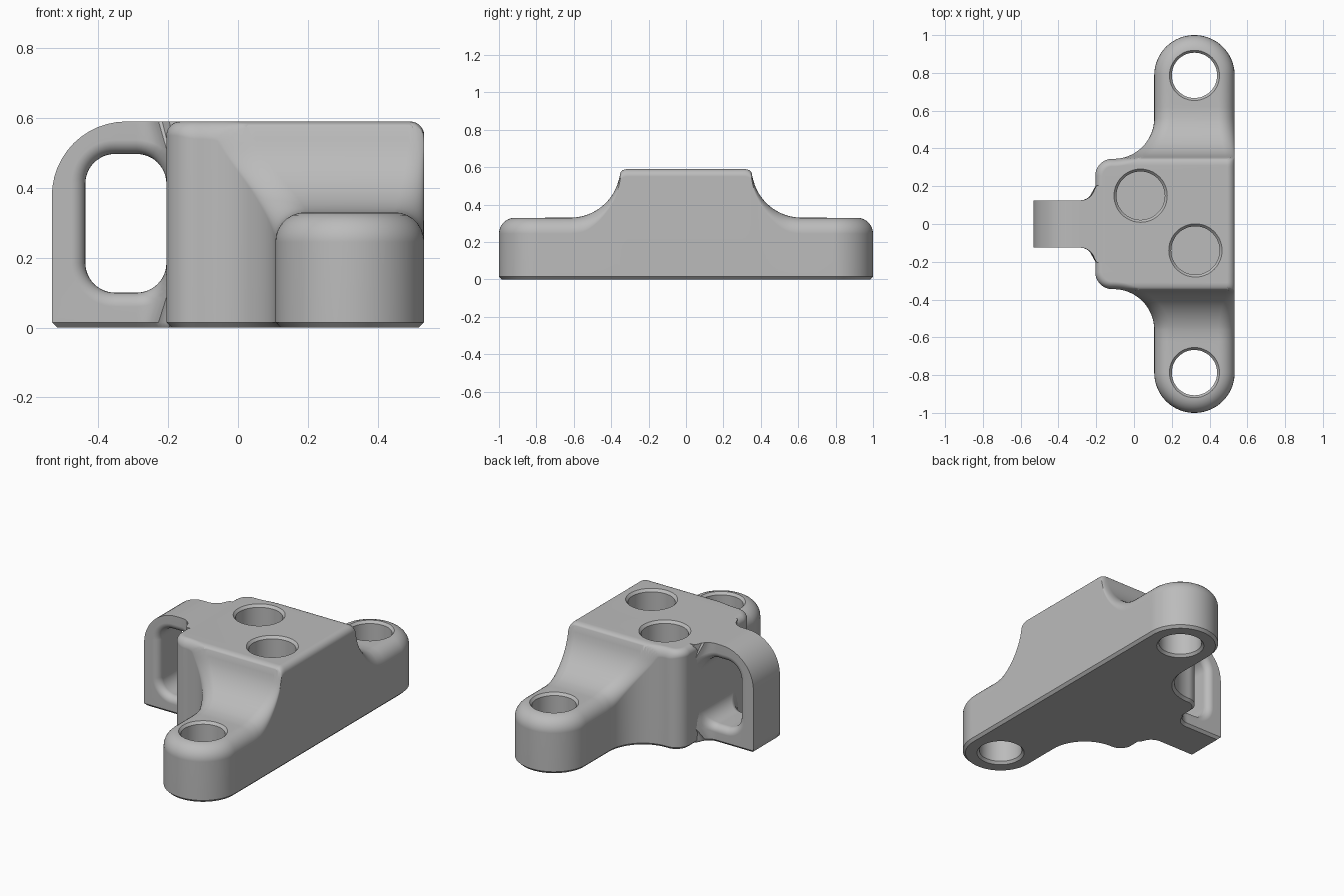
import bpy
import bmesh
from math import sin, cos, sqrt, pi, radians

if "Cube" in bpy.data.objects:
    bpy.data.objects.remove(bpy.data.objects["Cube"], do_unlink=True)

grey = bpy.data.materials.new("plain grey")
grey.use_nodes = True
GREY = (0.5, 0.5, 0.5, 1)
grey.diffuse_color = GREY
grey.node_tree.nodes["Principled BSDF"].inputs["Base Color"].default_value = GREY

HALF_X, TOP, EAR_TOP, CHAMFER = 0.533, 0.59, 0.33, 0.015
EAR_X, EAR_Y, EAR_R = 0.32, 0.787, 0.213


def make_object(name, bm):
    bmesh.ops.remove_doubles(bm, verts=bm.verts, dist=0.0001)
    bmesh.ops.dissolve_degenerate(bm, edges=bm.edges, dist=0.0001)
    bmesh.ops.recalc_face_normals(bm, faces=bm.faces)
    mesh = bpy.data.meshes.new(name)
    bm.to_mesh(mesh)
    bm.free()
    mesh.materials.append(grey)
    ob = bpy.data.objects.new(name, mesh)
    bpy.context.collection.objects.link(ob)
    return ob


def skin(bm, loops, closed=False):
    """Join matching closed loops with quads; return the vertex rows."""
    rows = [[bm.verts.new(p) for p in loop] for loop in loops]
    pairs = list(zip(rows, rows[1:])) + ([(rows[-1], rows[0])] if closed else [])
    for a, b in pairs:
        for i in range(len(a)):
            j = (i + 1) % len(a)
            bm.faces.new((a[i], a[j], b[j], b[i]))
    return rows


def activate(ob):
    bpy.ops.object.select_all(action='DESELECT')
    ob.select_set(True)
    bpy.context.view_layer.objects.active = ob


def finish(ob):
    activate(ob)
    bpy.ops.object.shade_smooth_by_angle(angle=radians(30))
    ob.modifiers.new("even_shading", 'WEIGHTED_NORMAL').keep_sharp = True


def arc(cx, cy, r, start, end, n, inward):
    """Arc samples, each a point with its normal into the body."""
    out = []
    for i in range(n + 1):
        t = radians(start + (end - start) * i / n)
        out.append((cx + r * cos(t), cy + r * sin(t), inward * cos(t), inward * sin(t)))
    return out


# Body: left plan outline from the ear tip to the block, then mirrored in y
half = arc(EAR_X, EAR_Y, EAR_R, 90, 180, 20, -1)
half += [(0.107, y, 1, 0) for y in (0.7, 0.62, 0.59)]
half += arc(-0.108, 0.56, 0.215, 0, -90, 28, 1)
half += arc(-0.115, 0.255, 0.09, 90, 180, 14, -1)
outline = half + [(x, -y, nx, -ny) for x, y, nx, ny in reversed(half)]


def height(y):
    """Side profile: flat top, rounded shoulder, scooped slope, flat ear."""
    a = abs(y)
    if a <= 0.31:
        return TOP
    if a <= 0.352:
        return 0.567 + 0.023 * sqrt(max(0, 1 - ((a - 0.31) / 0.042) ** 2))
    if a < 0.62:
        return 0.6 - sqrt(0.27 ** 2 - (0.62 - a) ** 2)
    return EAR_TOP


def edge_radius(y):
    t = min(1, max(0, (abs(y) - 0.345) / 0.215))
    return 0.04 + 0.045 * t * t * (3 - 2 * t)


def body_loop(inset, level):
    left, right = [], []
    for x0, y0, nx, ny in outline:
        r = edge_radius(y0)
        d = inset(r)
        x, y = x0 + nx * d, y0 + ny * d
        z = level(y, r)
        left.append((x, y, z))
        on_tip = abs(y0) >= EAR_Y - 0.0001
        right.append((2 * EAR_X - x if on_tip else HALF_X - d, y, z))
    return left + right[::-1]


loops = [body_loop(lambda r: CHAMFER, lambda y, r: 0),
         body_loop(lambda r: 0, lambda y, r: CHAMFER)]
ROUND = 7
for k in range(ROUND + 1):
    t = k / ROUND * pi / 2
    loops.append(body_loop(lambda r: r * (1 - cos(t)),
                           lambda y, r: height(y) - r * (1 - sin(t))))

bm = bmesh.new()
rows = skin(bm, loops)
for row in (rows[0], rows[-1]):
    for i in range(len(outline) - 1):
        bm.faces.new((row[i], row[i + 1], row[-2 - i], row[-1 - i]))
body = make_object("bracket_body", bm)


# Bolt holes through the ears and blind sockets in the block
def cut_hole(x, y, profile):
    n = 48
    bm = bmesh.new()
    rings = [[(x + r * cos(2 * pi * i / n), y + r * sin(2 * pi * i / n), z)
              for i in range(n)] for r, z in profile]
    rows = skin(bm, rings)
    bm.faces.new(rows[0])
    bm.faces.new(rows[-1])
    cutter = make_object("hole_cutter", bm)
    cutter.hide_render = True
    activate(body)
    mod = body.modifiers.new("hole", 'BOOLEAN')
    mod.operation = 'DIFFERENCE'
    mod.solver = 'EXACT'
    mod.object = cutter
    bpy.ops.object.modifier_apply(modifier=mod.name)
    bpy.data.objects.remove(cutter, do_unlink=True)


for side in (-1, 1):
    cut_hole(EAR_X, side * EAR_Y, [(0.133, -0.1), (0.133, 0), (0.12, CHAMFER),
                                   (0.12, EAR_TOP - CHAMFER), (0.134, EAR_TOP + 0.001),
                                   (0.134, 0.5)])
for x, y in ((0.035, 0.15), (0.325, -0.14)):
    cut_hole(x, y, [(0.128, 0.25), (0.128, TOP - CHAMFER), (0.142, TOP + 0.001),
                    (0.142, 0.8)])
finish(body)

# Handle: loop with a rounded window, flaring where it meets the block
N = 12
WIN_R, WIN_L, WIN_RIGHT, WIN_LOW, WIN_TOP = 0.085, -0.437, -0.205, 0.10, 0.497
ROOT_X, BEND = -0.165, 0.213


def half_width(x):
    t = min(0.08, max(0, x + 0.285))
    return 0.205 - sqrt(max(0, 0.08 ** 2 - t * t))


def window(e):
    """Window outline grown by e, clockwise from the lower left corner."""
    lx, rx = WIN_L + WIN_R, WIN_RIGHT - WIN_R
    lz, tz = WIN_LOW + WIN_R, WIN_TOP - WIN_R
    pts = []
    for cx, cz, start in ((lx, lz, 270), (lx, tz, 180), (rx, tz, 90), (rx, lz, 0)):
        pts += [p[:2] for p in arc(cx, cz, WIN_R + e, start, start - 90, N, 1)]
    return pts


steps = [i / N for i in range(N + 1)]
low_z, bar_x = WIN_LOW + WIN_R, WIN_L + WIN_R
root = [WIN_RIGHT - WIN_R + (ROOT_X - WIN_RIGHT + WIN_R) * s for s in steps]
outer = [(bar_x + (-HALF_X - bar_x) * min(1, 2 * s), low_z * max(0, 2 * s - 1)) for s in steps]
outer += [p[:2] for p in arc(BEND - HALF_X, TOP - BEND, BEND, 180, 90, N, 1)]
outer += [(x, TOP) for x in root]
outer += [(x, 0) for x in reversed(root)]

side_loops = []
for k in range(7):
    t = k / 6 * pi / 2
    side_loops.append([(x, half_width(x) - 0.04 * (1 - sin(t)), z)
                       for x, z in window(0.04 * (1 - cos(t)))])
side_loops.append([(x, half_width(x), max(z, CHAMFER)) for x, z in outer])
side_loops.append([(max(x, CHAMFER - HALF_X), half_width(x) - CHAMFER, z) if z == 0
                   else (x, half_width(x), max(z, CHAMFER)) for x, z in outer])
mirrored = [[(x, -y, z) for x, y, z in loop] for loop in reversed(side_loops)]

bm = bmesh.new()
skin(bm, side_loops + mirrored, closed=True)
finish(make_object("side_handle", bm))
